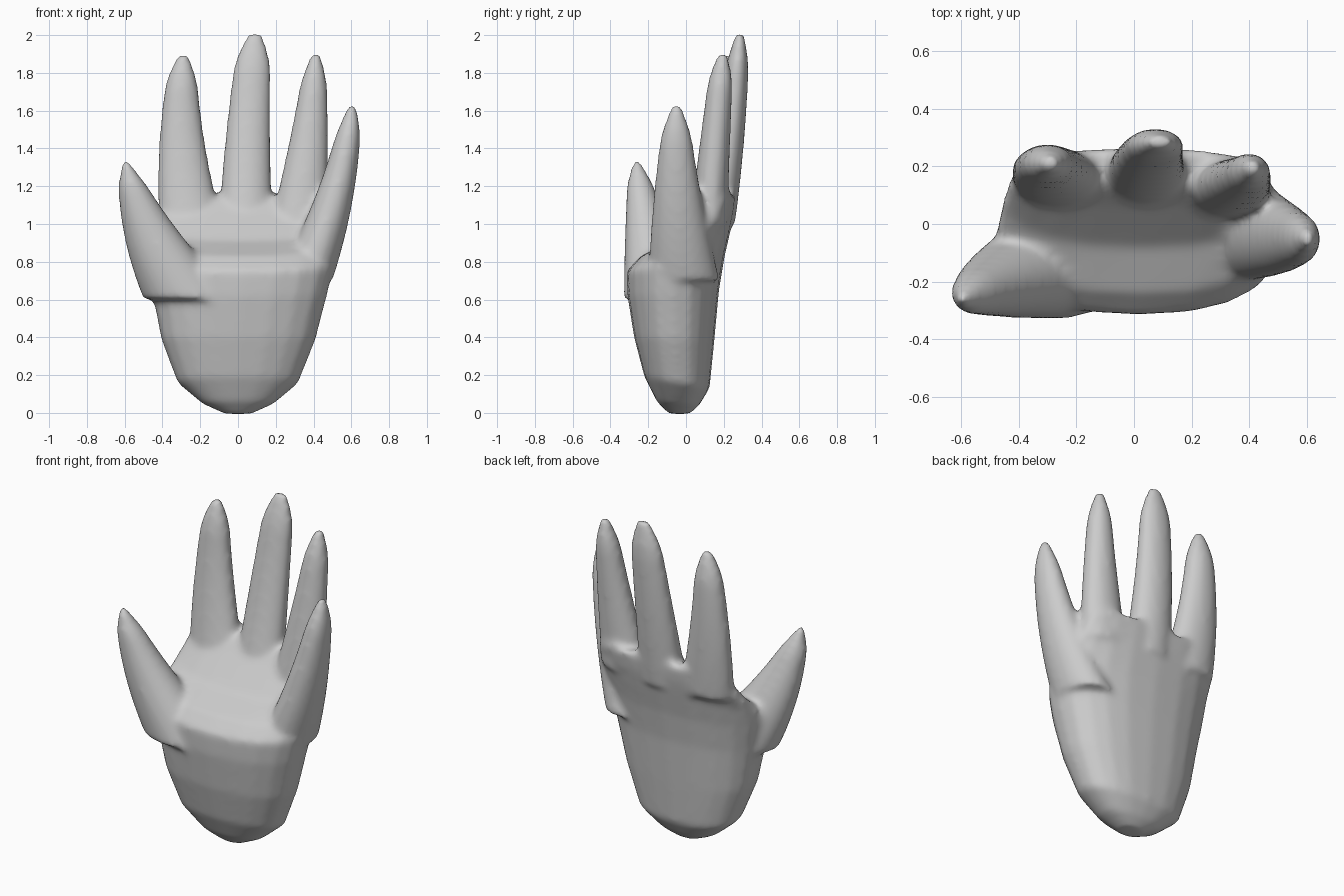
import bpy, bmesh, math
from mathutils import Vector

cube = bpy.data.objects.get("Cube")
if cube:
    bpy.data.objects.remove(cube, do_unlink=True)

skin = bpy.data.materials.new("plain grey")
skin.use_nodes = True
GREY = (0.6, 0.6, 0.6, 1)
skin.diffuse_color = GREY
skin.node_tree.nodes["Principled BSDF"].inputs["Base Color"].default_value = GREY


def loft(bm, sections, power=1.0, sides=20):
    """Skin oval rings, each given by centre, half width, half depth, half lean."""
    rings = []
    for centre, rx, ry, lean in sections:
        ring = []
        for i in range(sides):
            a = 2 * math.pi * i / sides
            u = math.copysign(abs(math.cos(a)) ** power, math.cos(a))
            v = math.copysign(abs(math.sin(a)) ** power, math.sin(a))
            ring.append(bm.verts.new(centre + Vector((u * rx, v * ry, v * lean))))
        rings.append(ring)
    for lo, hi in zip(rings, rings[1:]):
        for i in range(sides):
            j = (i + 1) % sides
            bm.faces.new((lo[i], lo[j], hi[j], hi[i]))
    bm.faces.new(rings[0][::-1])
    bm.faces.new(rings[-1])


def digit(bm, base, middle, tip, base_size, tip_size, steps=14):
    """Tapered finger on a curve through three points, with a blunt rounded tip."""
    base, middle, tip = Vector(base), Vector(middle), Vector(tip)
    sections = []
    for i in range(steps + 1):
        t = i / steps
        centre = (base * (2 * (t - 0.5) * (t - 1)) + middle * (4 * t * (1 - t))
                  + tip * (2 * t * (t - 0.5)))
        cap = 1 - 0.6 * max(0, (t - 0.8) / 0.2) ** 1.7
        rx, ry = (cap * (b + (e - b) * t) for b, e in zip(base_size, tip_size))
        sections.append((centre, rx, ry, 0))
    loft(bm, sections)


bm = bmesh.new()

# Palm: (half width, front y, back y, front z, back z); upper rings lean back
# towards the knuckles, leaving a scooped inner face
palm = [
    (.07, -.09, .02, -.005, -.005), (.19, -.155, .07, .06, .04),
    (.32, -.22, .125, .19, .13), (.41, -.275, .15, .40, .38),
    (.465, -.31, .175, .62, .65), (.495, -.315, .205, .75, .83),
    (.49, -.24, .235, .83, .96), (.475, -.08, .255, .91, 1.06),
    (.44, .06, .265, 1.06, 1.15), (.40, .12, .26, 1.13, 1.17),
]
loft(bm, [(Vector((0.03 * max(0, z1 - 0.3), (y0 + y1) / 2, (z0 + z1) / 2)),
           w, (y1 - y0) / 2, (z1 - z0) / 2) for w, y0, y1, z0, z1 in palm], power=0.85)

# Thumb
digit(bm, (-.25, -.14, .60), (-.465, -.205, .97), (-.595, -.262, 1.335), (.25, .19), (.04, .045))
# Index finger
digit(bm, (-.25, .15, 1.0), (-.297, .195, 1.45), (-.29, .21, 1.895), (.17, .10), (.07, .06))
# Middle finger
digit(bm, (.04, .155, 1.0), (.055, .235, 1.505), (.09, .285, 2.01), (.145, .105), (.09, .052))
# Ring finger
digit(bm, (.32, .12, 1.0), (.375, .155, 1.45), (.412, .195, 1.905), (.15, .10), (.055, .06))
# Little finger
digit(bm, (.35, -.01, .70), (.515, -.045, 1.165), (.605, -.05, 1.63), (.15, .19), (.05, .06))

bmesh.ops.recalc_face_normals(bm, faces=bm.faces[:])
mesh = bpy.data.meshes.new("hand")
bm.to_mesh(mesh)
bm.free()
mesh.materials.append(skin)
hand = bpy.data.objects.new("hand", mesh)
bpy.context.collection.objects.link(hand)

# Fuse the palm and digits into one skin and soften the webbing
fuse = hand.modifiers.new("fuse", 'REMESH')
fuse.mode = 'VOXEL'
fuse.voxel_size = 0.018
fuse.use_smooth_shade = True
soften = hand.modifiers.new("soften", 'SMOOTH')
soften.factor = 0.5
soften.iterations = 9
